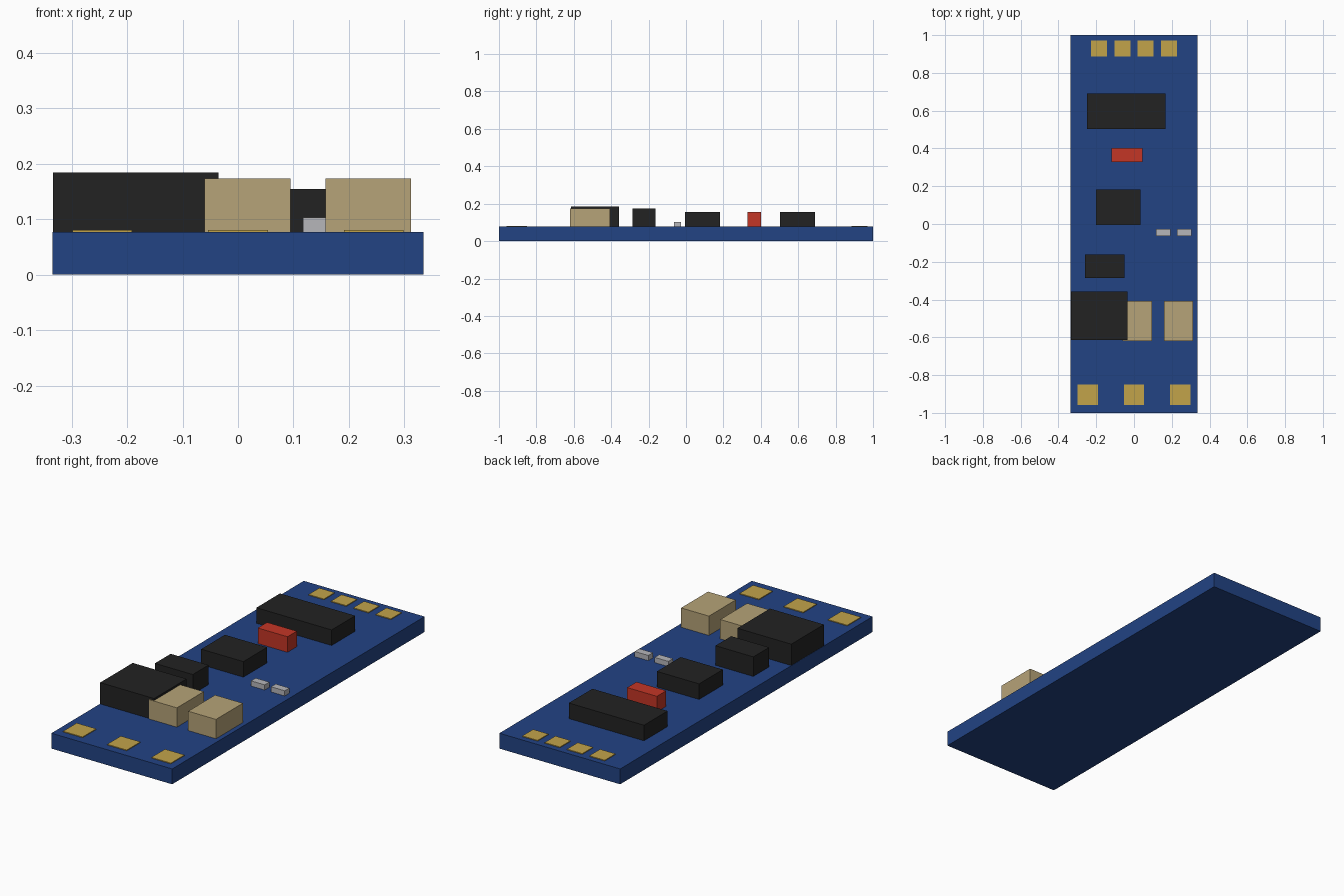
import bpy

cube = bpy.data.objects.get("Cube")
if cube:
    bpy.data.objects.remove(cube, do_unlink=True)

BOARD_TOP = 0.077


def material(name, rgb):
    """Flat material from 0-255 display values, converted to linear."""
    linear = [((c / 255 + 0.055) / 1.055) ** 2.4 if c > 10 else c / 255 / 12.92 for c in rgb]
    mat = bpy.data.materials.new(name)
    mat.use_nodes = True
    mat.diffuse_color = (*linear, 1)
    bsdf = next(n for n in mat.node_tree.nodes if n.type == 'BSDF_PRINCIPLED')
    bsdf.inputs["Base Color"].default_value = (*linear, 1)
    bsdf.inputs["Roughness"].default_value = 0.6
    return mat


def box(name, x, y, z, mat):
    """Box spanning the given (min, max) ranges on each axis."""
    bpy.ops.mesh.primitive_cube_add(size=1, location=[sum(r) / 2 for r in (x, y, z)])
    obj = bpy.context.object
    obj.name = name
    obj.scale = [r[1] - r[0] for r in (x, y, z)]
    bpy.ops.object.transform_apply(location=False, rotation=False, scale=True)
    obj.data.materials.append(mat)
    return obj


blue = material("board blue", (34, 67, 132))
black = material("chip black", (34, 34, 34))
tan = material("capacitor tan", (182, 163, 120))
red = material("component red", (196, 54, 38))
grey = material("resistor grey", (182, 182, 186))
gold = material("pad gold", (194, 163, 74))

# Circuit board
box("circuit_board", (-0.335, 0.335), (-1, 1), (0, BOARD_TOP), blue)

# Surface-mounted parts: name, x range, y range, top height, colour
parts = [
    ("wide_chip", (-0.25, 0.167), (0.503, 0.69), 0.155, black),
    ("square_chip", (-0.20, 0.034), (-0.006, 0.182), 0.155, black),
    ("small_chip", (-0.26, -0.05), (-0.287, -0.162), 0.175, black),
    ("inductor_block", (-0.334, -0.035), (-0.615, -0.357), 0.184, black),
    ("red_component", (-0.12, 0.045), (0.328, 0.402), 0.155, red),
    ("right_capacitor", (-0.06, 0.095), (-0.62, -0.407), 0.174, tan),
    ("left_capacitor", (0.158, 0.312), (-0.62, -0.407), 0.174, tan),
    ("right_resistor", (0.117, 0.193), (-0.064, -0.027), 0.103, grey),
    ("left_resistor", (0.228, 0.304), (-0.064, -0.027), 0.103, grey),
]
for name, x, y, top, mat in parts:
    box(name, x, y, (BOARD_TOP, top), mat)


def pad_row(name, centres, y, size):
    """Row of thin square solder pads."""
    for i, cx in enumerate(centres, 1):
        box(f"{name}_{i}", (cx - size / 2, cx + size / 2), (y - size / 2, y + size / 2),
            (BOARD_TOP, BOARD_TOP + 0.004), gold)


# Solder pads at both ends
pad_row("front_pad", (-0.245, 0, 0.245), -0.905, 0.108)
pad_row("back_pad", (-0.186, -0.062, 0.062, 0.186), 0.928, 0.085)
